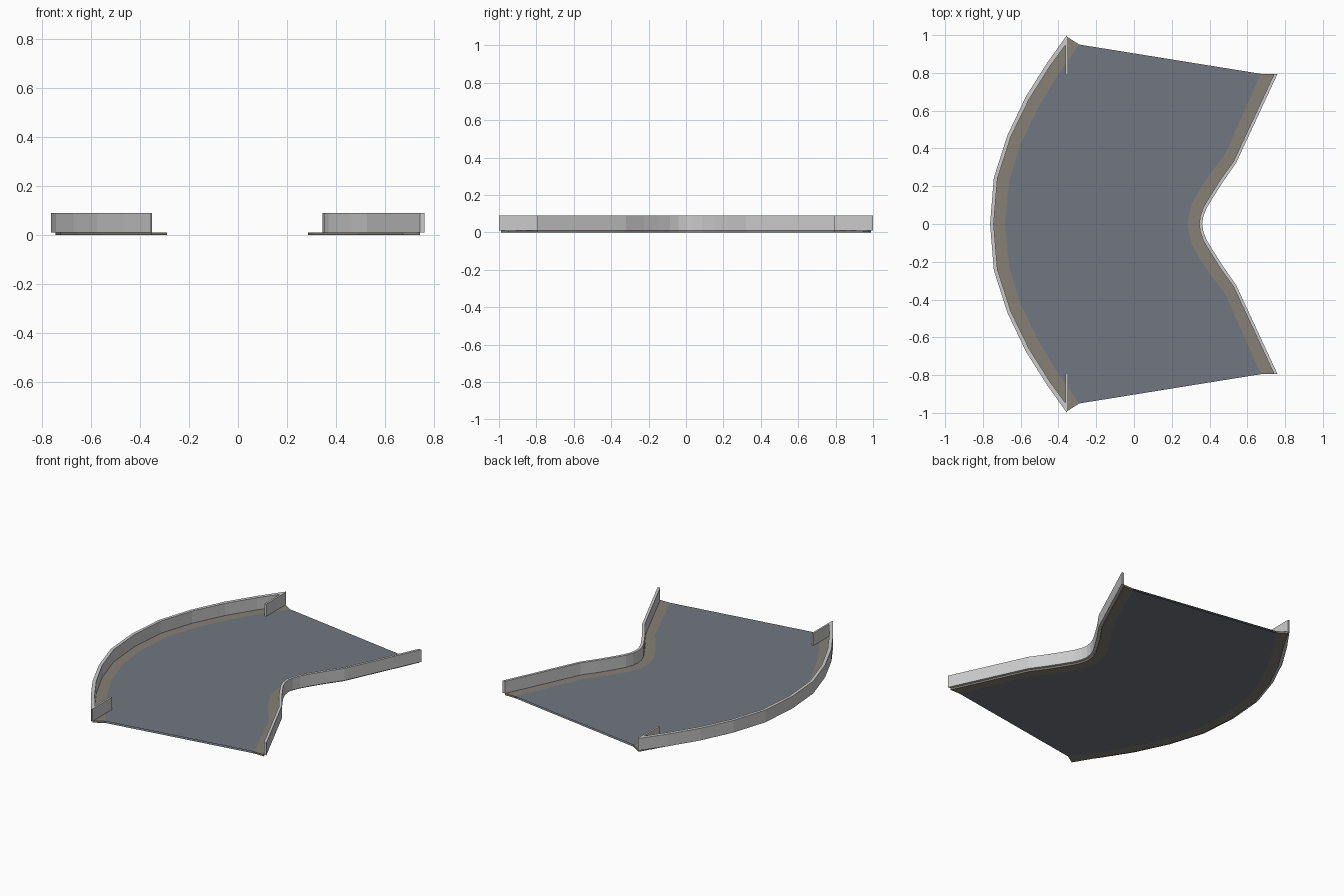
import bpy

if "Cube" in bpy.data.objects:
    bpy.data.objects.remove(bpy.data.objects["Cube"])

# Half profiles from the y = 0 axis to the far end; mirrored in y below.
# Large outer bend (left)
LEFT_OUT = [(-.762, 0), (-.742, .245), (-.67, .47), (-.572, .675), (-.462, .85), (-.355, 1.0)]
LEFT_IN = [(-.743, 0), (-.723, .24), (-.652, .462), (-.555, .66), (-.447, .832), (-.35, .965)]
LEFT_ROAD = [(-.683, 0), (-.66, .23), (-.598, .43), (-.505, .62), (-.4, .795), (-.29, .95)]
# Tight inner bend (right)
RIGHT_OUT = [(.76, .795), (.54, .322), (.472, .225), (.424, .15), (.385, .085), (.367, .04), (.361, 0)]
RIGHT_IN = [(.742, .795), (.526, .33), (.455, .232), (.408, .157), (.368, .09), (.351, .043), (.345, 0)]
RIGHT_ROAD = [(.672, .795), (.485, .375), (.4, .262), (.35, .186), (.308, .11), (.291, .052), (.285, 0)]
for p in (RIGHT_OUT, RIGHT_IN, RIGHT_ROAD):
    p.reverse()

BASE, TOP = .011, .09


def mat(name, rgb):
    m = bpy.data.materials.new(name)
    m.diffuse_color = (*rgb, 1)
    m.use_nodes = True
    m.node_tree.nodes["Principled BSDF"].inputs["Base Color"].default_value = m.diffuse_color
    return m


def mirrored(half):
    return [(x, -y) for x, y in half[:0:-1]] + half


def make(name, verts, faces, material=None):
    me = bpy.data.meshes.new(name)
    me.from_pydata(verts, [], faces)
    ob = bpy.data.objects.new(name, me)
    bpy.context.collection.objects.link(ob)
    if material:
        me.materials.append(material)
    return ob


def ribbon(name, left, right, z0, z1, material=None):
    """Solid band between two matching plan paths; left lies on the -x side."""
    n = len(left)
    verts = [(x, y, z) for path, z in ((left, z0), (right, z0), (right, z1), (left, z1))
             for x, y in path]
    faces = [(0, n, 2 * n, 3 * n), (n - 1, 4 * n - 1, 3 * n - 1, 2 * n - 1)]
    for k in range(4):
        a, b = k * n, (k + 1) % 4 * n
        faces += [(a + i, a + i + 1, b + i + 1, b + i) for i in range(n - 1)]
    return make(name, verts, faces, material)


asphalt = mat("asphalt", (.165, .18, .215))
sand = mat("shoulder", (.24, .22, .18))

lo, li, lr = map(mirrored, (LEFT_OUT, LEFT_IN, LEFT_ROAD))
ro, ri, rr = map(mirrored, (RIGHT_OUT, RIGHT_IN, RIGHT_ROAD))

# Guard walls
ribbon("outer_wall", lo, li, BASE, TOP)
ribbon("inner_wall", ri, ro, BASE, TOP)

# Short stub walls at both ends of the outer wall
for name, s in (("front_stub", -1), ("back_stub", 1)):
    y0, y1 = sorted((s * .79, s * .99))
    ribbon(name, [(-.362, y0), (-.362, y1)], [(-.35, y0), (-.35, y1)], BASE, TOP)

# Shoulder strips, running beneath the walls
outer_edge = [(x, y) for x, y in li]
outer_edge[0], outer_edge[-1] = (-.353, -.99), (-.353, .99)
ribbon("outer_shoulder", outer_edge, lr, 0, BASE, sand)
ribbon("inner_shoulder", rr, ri, 0, BASE, sand)

# Road surface: thin top and bottom sheets with open ends
corner = (-.08, -.79)
main = [corner] + rr + lr[::-1]
wedge = [lr[0], rr[0], corner]
for name, outline in (("road", main), ("road_end_wedge", wedge)):
    n = len(outline)
    verts = [(x, y, z) for z in (BASE, 0) for x, y in outline]
    make(name, verts, [tuple(range(n)), tuple(range(2 * n - 1, n - 1, -1))], asphalt)
